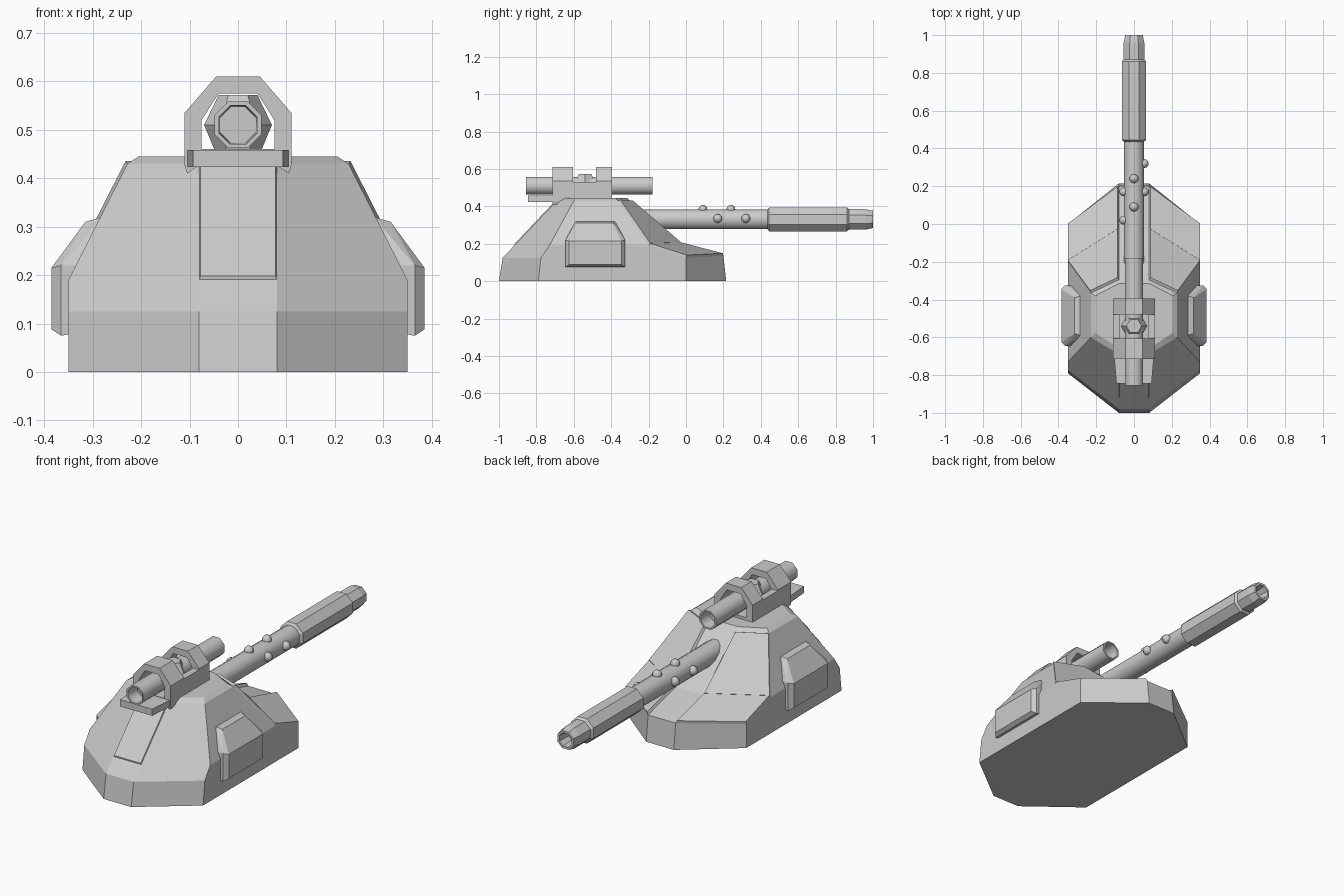
import bpy, bmesh, math
from mathutils import Vector

if "Cube" in bpy.data.objects:
    bpy.data.objects.remove(bpy.data.objects["Cube"])

def finish(name, bm, smooth=None):
    bmesh.ops.recalc_face_normals(bm, faces=bm.faces)
    me = bpy.data.meshes.new(name)
    bm.to_mesh(me)
    bm.free()
    ob = bpy.data.objects.new(name, me)
    bpy.context.collection.objects.link(ob)
    if smooth:
        bpy.ops.object.select_all(action='DESELECT')
        ob.select_set(True)
        bpy.context.view_layer.objects.active = ob
        bpy.ops.object.shade_smooth_by_angle(angle=math.radians(smooth))
    return ob

def mirror_x(ob):
    ob.modifiers.new("mirror", 'MIRROR').use_mirror_merge = False

def hull(name, pts):
    bm = bmesh.new()
    for p in pts:
        bm.verts.new(p)
    bmesh.ops.convex_hull(bm, input=bm.verts)
    bmesh.ops.dissolve_limit(bm, angle_limit=0.02, verts=bm.verts, edges=bm.edges)
    return finish(name, bm)

def box(name, x0, x1, y0, y1, z0, z1):
    return hull(name, [(x, y, z) for x in (x0, x1) for y in (y0, y1) for z in (z0, z1)])

def loft(name, rings, smooth=None):
    bm = bmesh.new()
    loops = [[bm.verts.new(p) for p in r] for r in rings]
    n = len(loops[0])
    for a, b in zip(loops, loops[1:]):
        for i in range(n):
            bm.faces.new((a[i], a[(i + 1) % n], b[(i + 1) % n], b[i]))
    bm.faces.new(loops[0])
    bm.faces.new(loops[-1])
    return finish(name, bm, smooth)

def tube(name, profile, n, z, smooth=None):
    """Lathe (radius, y) points around a lengthwise axis at height z."""
    rings = []
    for r, y in profile:
        rings.append([(r * math.cos(math.tau * (i + .5) / n), y,
                       z + r * math.sin(math.tau * (i + .5) / n)) for i in range(n)])
    return loft(name, rings, smooth)

def slab(name, pts, margin, thick, out):
    """Raised plate inset inside a surface polygon."""
    pts = [Vector(p) for p in pts]
    bm = bmesh.new()
    f = bm.faces.new([bm.verts.new(p) for p in pts])
    bmesh.ops.inset_individual(bm, faces=[f], thickness=margin)
    bmesh.ops.delete(bm, geom=[g for g in bm.faces if g != f], context='FACES')
    f.normal_update()
    n = f.normal if f.normal.dot(Vector(out)) > 0 else -f.normal
    n = n.copy()
    c = f.calc_center_median()
    new = bmesh.ops.extrude_face_region(bm, geom=[f], use_keep_orig=True)
    for v in [g for g in new['geom'] if isinstance(g, bmesh.types.BMVert)]:
        v.co += n * thick + (c - v.co) * 0.03
    return finish(name, bm)

# Turret hull: right half points, mirrored, with a strip down the middle
P = dict(a0=(.08, -1, 0), a1=(.35, -.79, 0), a2=(.35, 0, 0), a3=(.08, .215, 0),
         b0=(.08, -.98, .125), b1=(.35, -.775, .125), b2=(.35, 0, .125), b3=(.08, .2, .135),
         c1=(.35, -.73, .19), c2=(.35, -.2, .19), c3=(.08, -.03, .195),
         d0=(.08, -.69, .43), d1=(.228, -.6, .43), d2=(.228, -.365, .43), d3=(.08, -.295, .425),
         e0=(.08, -.66, .445), e1=(.205, -.575, .445), e2=(.205, -.38, .445), e3=(.08, -.315, .445))
faces = ["a0 a1 b1 b0", "b0 b1 c1 d1 d0", "a1 a2 b2 c2 c1 b1", "c1 c2 d2 d1", "a2 a3 b3 b2",
         "b2 b3 c3 c2", "c2 c3 d3 d2", "d0 d1 e1 e0", "d1 d2 e2 e1", "d2 d3 e3 e2",
         "e0 e1 e2 e3", "a0 a1 a2 a3"]
bm = bmesh.new()
R = {k: bm.verts.new(p) for k, p in P.items()}
L = {k: bm.verts.new((-p[0], p[1], p[2])) for k, p in P.items()}
for f in faces:
    for side in (R, L):
        bm.faces.new([side[k] for k in f.split()])
rim = "a0 b0 d0 e0 e3 d3 c3 b3 a3".split()
for k, m in zip(rim, rim[1:] + rim[:1]):
    bm.faces.new((R[k], R[m], L[m], L[k]))
finish("turret_hull", bm)

# Raised armour plates beside the gun, and front centre plate
for name, keys in (("upper_armour_plate", "c2 c3 d3 d2"), ("lower_armour_plate", "b2 b3 c3 c2")):
    mirror_x(slab(name, [P[k] for k in keys.split()], .012, .014, (0, .5, 1)))
slab("front_plate", [(-.08, -.917, .19), (.08, -.917, .19), (.08, -.69, .43), (-.08, -.69, .43)],
     .001, .006, (0, -1, 1))

# Side boxes
pts = []
for x, z, h in ((.33, .08, .16), (.365, .075, .16), (.385, .088, .14), (.385, .215, .14),
                (.365, .22, .16), (.315, .31, .095), (.28, .32, .105), (.25, .32, .105), (.33, .22, .16)):
    pts += [(x, -.485 - h, z), (x, -.485 + h, z)]
mirror_x(hull("side_box", pts))

# Main gun
G = .33
tube("gun_barrel", [(.054, -.35), (.054, .5)], 12, G, 40)
tube("gun_sleeve", [(.055, .435), (.07, .445), (.07, .86), (.058, .872)], 8, G)
tube("gun_muzzle", [(.059, .85), (.059, .96), (.05, 1), (.038, 1), (.032, .93)], 8, G)

# Rivets on the barrel
for x, y, z in ((0, .09, .384), (0, .24, .384), (.054, .17, .335), (.054, .32, .335),
                (-.054, .02, .335), (-.054, .17, .335)):
    bm = bmesh.new()
    bmesh.ops.create_uvsphere(bm, u_segments=10, v_segments=6, radius=.024)
    bmesh.ops.translate(bm, verts=bm.verts, vec=(x, y, z))
    finish("barrel_rivet", bm, 60)

# Roof launcher tube with open ends
S = .51
tube("launcher_tube", [(.04, -.78), (.043, -.855), (.052, -.855), (.052, -.18), (.043, -.18), (.04, -.25)],
     8, S, 50)

# Faceted collar around the tube middle
loft("launcher_collar", [[(r * math.cos(math.tau * i / 6), -.54 + r * math.sin(math.tau * i / 6), z)
     for i in range(6)] for r, z in ((.045, .45), (.07, .51), (.04, .572))])

# Two arches over the tube
outer = [(.11, .43), (.11, .535), (.045, .61)]
inner = [(.075, .43), (.075, .52), (.04, .575)]
section = outer + [(-x, z) for x, z in outer[::-1]] + [(-x, z) for x, z in inner] + inner[::-1]
for name, y0, y1 in (("front_arch", -.715, -.605), ("back_arch", -.48, -.395)):
    loft(name, [[(x, y, z) for x, z in section] for y in (y0, y1)])

# Cradle walls and base plate
mirror_x(hull("cradle_wall", [(x, y, z) for y in (-.715, -.395)
              for x, z in ((.075, .43), (.075, .53), (.11, .53), (.11, .425), (.105, .41))]))
box("cradle_floor", -.09, .09, -.715, -.395, .425, .46)
hull("cradle_step", [(s * x, y, z) for s in (-1, 1) for z in (.423, .458)
                     for x, y in ((.093, -.845), (.105, -.7))])
